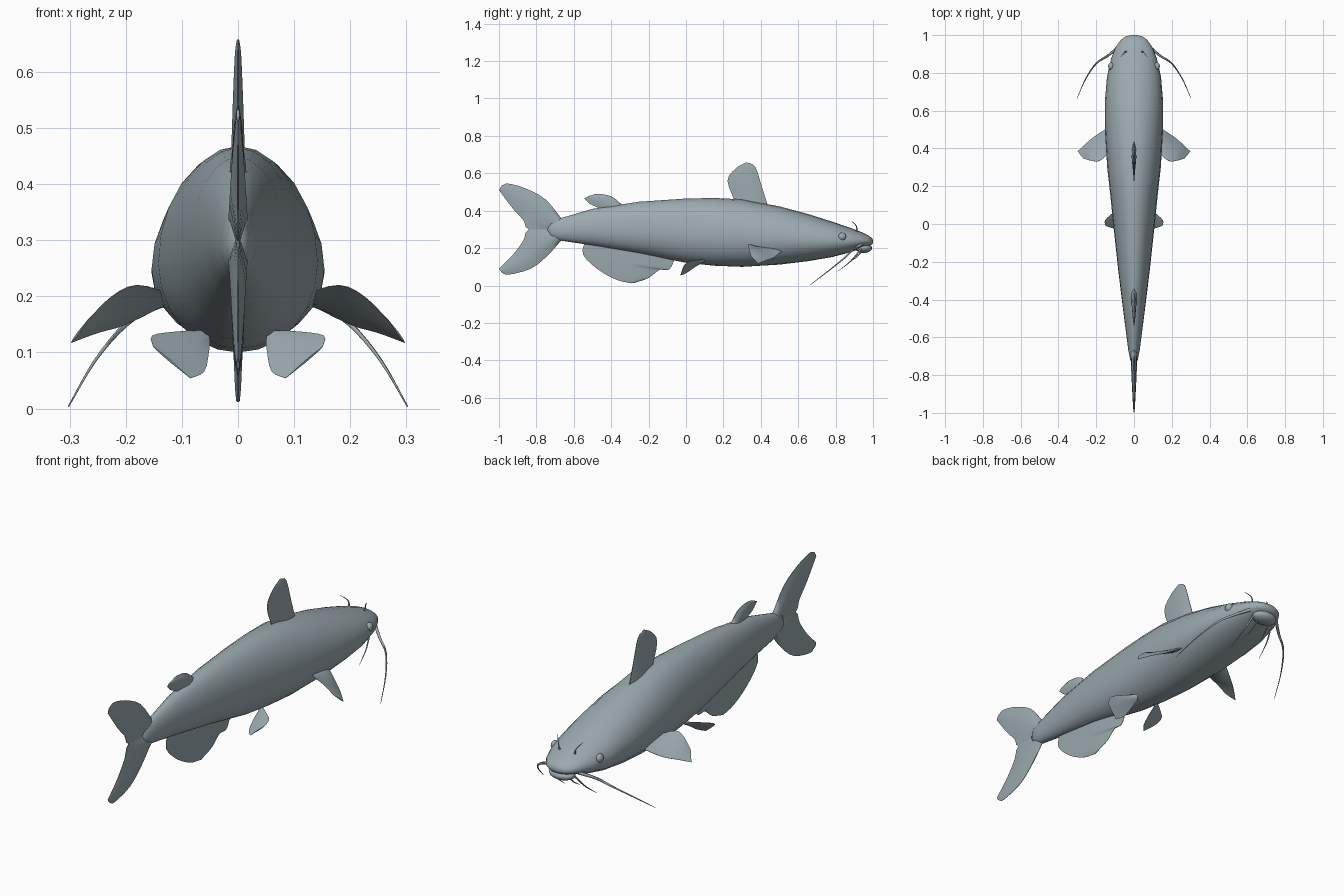
import bpy, bmesh, math
from mathutils import Vector

cube = bpy.data.objects.get("Cube")
if cube:
    bpy.data.objects.remove(cube, do_unlink=True)

skin = bpy.data.materials.new("slate grey skin")
skin.use_nodes = True
colour = (0.33, 0.40, 0.43, 1)
skin.diffuse_color = colour
skin.node_tree.nodes["Principled BSDF"].inputs["Base Color"].default_value = colour


def finish(name, bm, angle=60):
    bmesh.ops.remove_doubles(bm, verts=bm.verts, dist=0.0003)
    bmesh.ops.recalc_face_normals(bm, faces=bm.faces)
    mesh = bpy.data.meshes.new(name)
    bm.to_mesh(mesh)
    bm.free()
    mesh.materials.append(skin)
    obj = bpy.data.objects.new(name, mesh)
    bpy.context.collection.objects.link(obj)
    bpy.ops.object.select_all(action="DESELECT")
    obj.select_set(True)
    bpy.context.view_layer.objects.active = obj
    bpy.ops.object.shade_smooth_by_angle(angle=math.radians(angle))
    return obj


def loft(bm, rings):
    """Skin closed rings of equal length and cap both ends."""
    rows = [[bm.verts.new(p) for p in ring] for ring in rings]
    n = len(rows[0])
    for a, b in zip(rows, rows[1:]):
        for i in range(n):
            j = (i + 1) % n
            bm.faces.new((a[i], a[j], b[j], b[i]))
    bm.faces.new(rows[0])
    bm.faces.new(rows[-1][::-1])


def spline(points, steps=4):
    """Smooth curve through the points."""
    pts = [Vector(p) for p in points]
    pts = [2 * pts[0] - pts[1]] + pts + [2 * pts[-1] - pts[-2]]
    out = []
    for k in range(1, len(pts) - 2):
        a, b, c, d = pts[k - 1:k + 3]
        for s in range(steps):
            t = s / steps
            out.append(0.5 * (2 * b + (c - a) * t + (2 * a - 5 * b + 4 * c - d) * t * t
                              + (3 * b - a - 3 * c + d) * t ** 3))
    return out + [pts[-2]]


def fin(name, front, back, root, tip, side=1):
    """Lens-section blade between a leading and a trailing edge."""
    front = spline([(p[0] * side, p[1], p[2]) for p in front], 3)
    back = spline([(p[0] * side, p[1], p[2]) for p in back], 3)
    last = len(front) - 1
    rings = []
    for i, (a, b) in enumerate(zip(front, back)):
        lo, hi = max(i - 1, 0), min(i + 1, last)
        span = (front[hi] + back[hi]) - (front[lo] + back[lo])
        normal = span.cross(b - a).normalized()
        thick = root + (tip - root) * i / last
        upper = [a.lerp(b, t) + normal * thick * h
                 for t, h in ((0, 0.1), (0.2, 0.8), (0.45, 1), (0.75, 0.5), (1, 0.1))]
        lower = [a.lerp(b, t) - normal * thick * h
                 for t, h in ((1, 0.1), (0.75, 0.5), (0.45, 1), (0.2, 0.8), (0, 0.1))]
        rings.append(upper + lower)
    bm = bmesh.new()
    loft(bm, rings)
    return finish(name, bm)


def flat(*pairs):
    return [(0, y, z) for y, z in pairs]


def barbel(name, points, radius, side):
    path = spline([(p[0] * side, p[1], p[2]) for p in points])
    rings = []
    for i, p in enumerate(path):
        d = (path[min(i + 1, len(path) - 1)] - path[max(i - 1, 0)]).normalized()
        u = d.cross(Vector((0.3, 0.2, 1))).normalized()
        v = d.cross(u)
        r = radius * (1 - 0.85 * i / (len(path) - 1))
        rings.append([p + r * (u * math.cos(k * math.pi / 3) + v * math.sin(k * math.pi / 3))
                      for k in range(6)])
    bm = bmesh.new()
    loft(bm, rings)
    finish(name, bm)


def ellipsoid(name, centre, radii):
    bm = bmesh.new()
    bmesh.ops.create_uvsphere(bm, u_segments=16, v_segments=10, radius=1)
    for v in bm.verts:
        v.co = Vector([c + r * x for c, r, x in zip(centre, radii, v.co)])
    return finish(name, bm)


# Body stations: y, top, bottom, half width
stations = [
    (-0.74, .315, .285, .006), (-0.72, .345, .255, .02), (-0.67, .36, .24, .03),
    (-0.5, .41, .215, .052), (-0.25, .448, .172, .083), (0, .465, .122, .11),
    (0.15, .468, .106, .125), (0.3, .461, .1, .142), (0.5, .423, .112, .154),
    (0.65, .383, .13, .154), (0.78, .342, .152, .143), (0.88, .308, .178, .12),
    (0.94, .285, .2, .095), (0.975, .268, .21, .07), (0.993, .255, .218, .045),
    (1, .243, .228, .015)]
rings = []
for s in spline([(y, t, b) for y, t, b, w in stations], 1):
    w = next(r[3] for r in stations if abs(r[0] - s.x) < 0.001)
    y, top, bottom = s
    mid = bottom + 0.44 * (top - bottom)
    ring = []
    for k in range(24):
        c, h = math.cos(k * math.tau / 24), math.sin(k * math.tau / 24)
        ring.append((w * c, y, mid + h * ((top - mid) if h > 0 else (mid - bottom))))
    rings.append(ring)
bm = bmesh.new()
loft(bm, rings)
finish("body", bm, 80)

# Lower jaw and its lip
ellipsoid("lower_jaw", (0, .95, .2), (.065, .045, .026))

# Forked tail
fin("tail_upper_lobe",
    flat((-.66, .35), (-.75, .46), (-.86, .52), (-.95, .545), (-.985, .535)),
    flat((-.70, .29), (-.84, .30), (-.87, .35), (-.925, .41), (-1, .51)), .018, .003)
fin("tail_lower_lobe",
    flat((-.66, .25), (-.74, .16), (-.83, .09), (-.95, .058), (-.985, .07)),
    flat((-.70, .31), (-.84, .30), (-.87, .24), (-.925, .165), (-1, .09)), .018, .003)

# Fins along the midline
fin("dorsal_fin", flat((.44, .42), (.405, .53), (.37, .635), (.325, .658)),
    flat((.265, .44), (.222, .56), (.265, .625), (.32, .657)), .013, .002)
fin("adipose_fin", flat((-.33, .42), (-.395, .475), (-.47, .49), (-.515, .48)),
    flat((-.44, .40), (-.49, .425), (-.515, .437), (-.545, .465)), .016, .003)
fin("anal_fin", flat((-.06, .14), (-.09, .085), (-.14, .085), (-.20, .04), (-.28, .013)),
    flat((-.54, .24), (-.55, .165), (-.47, .085), (-.37, .03), (-.29, .012)), .012, .003)

# Paired fins, barbels and eyes
for side, label in ((1, "left"), (-1, "right")):
    fin(label + "_pectoral_fin",
        [(.12, .52, .19), (.2, .47, .15), (.25, .43, .135), (.298, .385, .117)],
        [(.12, .39, .205), (.18, .335, .22), (.225, .335, .2), (.268, .347, .158)],
        .009, .002, side)
    fin(label + "_pelvic_fin",
        [(.06, .1, .14), (.11, .06, .137), (.153, .02, .13), (.151, -.01, .11)],
        [(.05, .085, .12), (.052, .05, .1), (.06, 0, .066), (.085, -.03, .054)],
        .006, .002, side)
    barbel(label + "_long_barbel",
           [(.08, .94, .22), (.14, .89, .19), (.2, .85, .15), (.255, .77, .085), (.302, .665, .004)],
           .008, side)
    barbel(label + "_outer_chin_barbel",
           [(.055, .94, .2), (.075, .88, .13), (.085, .81, .075)], .005, side)
    barbel(label + "_inner_chin_barbel",
           [(.03, .95, .2), (.035, .915, .155), (.04, .87, .125)], .005, side)
    barbel(label + "_nose_barbel",
           [(.04, .91, .28), (.047, .912, .315), (.07, .885, .346)], .005, side)
    ellipsoid(label + "_eye", (.121 * side, .835, .262), (.016, .021, .021))
